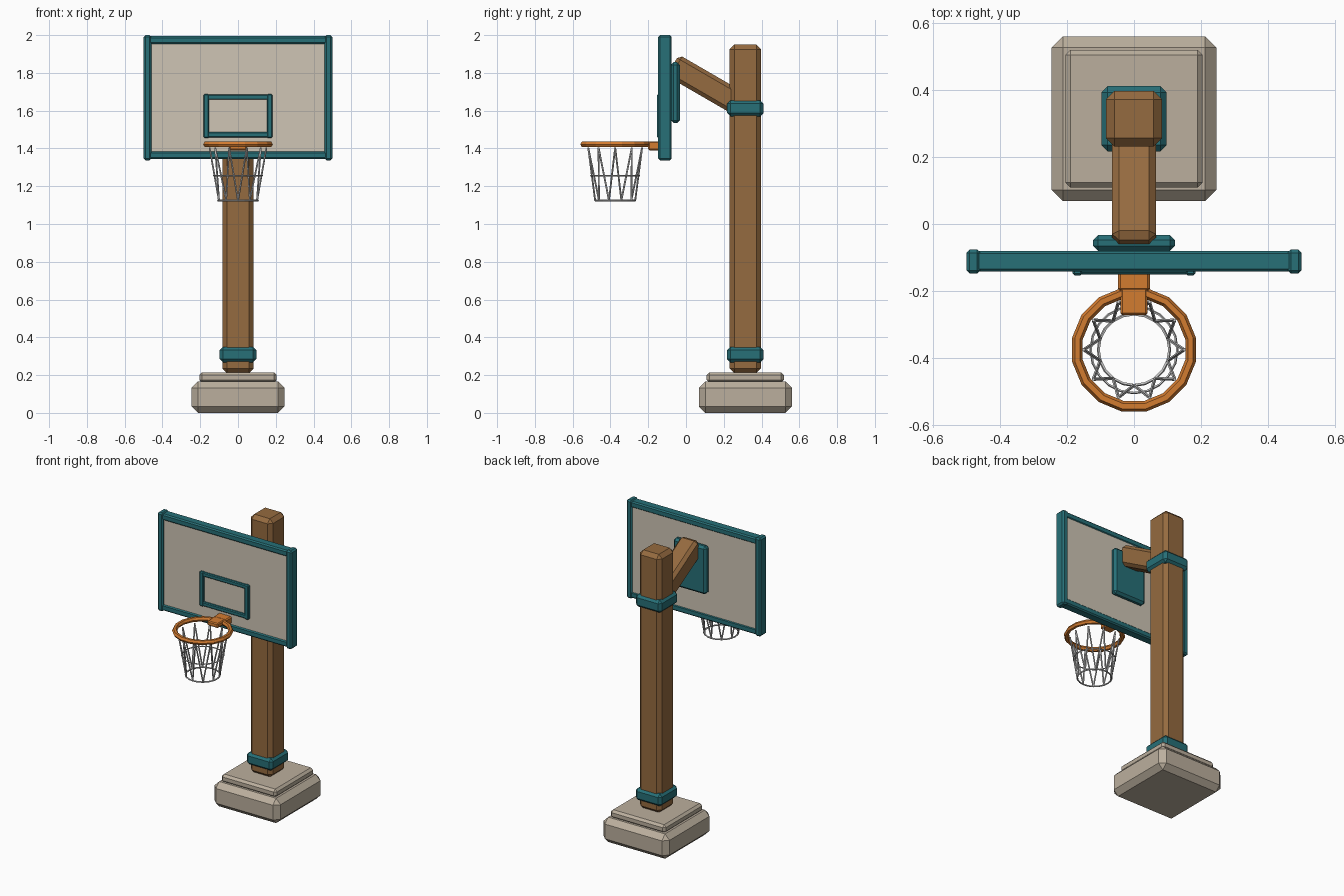
import bpy, bmesh
from math import pi, cos, sin, atan2
from mathutils import Vector, Matrix

if "Cube" in bpy.data.objects:
    bpy.data.objects.remove(bpy.data.objects["Cube"])


def material(name, rgb):
    m = bpy.data.materials.new(name)
    m.diffuse_color = (*rgb, 1)
    m.use_nodes = True
    m.node_tree.nodes["Principled BSDF"].inputs["Base Color"].default_value = m.diffuse_color
    return m


WOOD = material("wood", (0.30, 0.145, 0.05))
TEAL = material("teal_paint", (0.02, 0.16, 0.185))
ORANGE = material("orange_metal", (0.65, 0.20, 0.03))
STONE = material("stone", (0.50, 0.43, 0.34))
PANEL = material("panel", (0.62, 0.56, 0.46))


def finish(name, bm, mat):
    bmesh.ops.recalc_face_normals(bm, faces=bm.faces)
    me = bpy.data.meshes.new(name)
    bm.to_mesh(me)
    bm.free()
    if mat:
        me.materials.append(mat)
    ob = bpy.data.objects.new(name, me)
    bpy.context.collection.objects.link(ob)
    return ob


def box(name, x, y, z, mat, bevel):
    """Chamfered box from (min, max) ranges."""
    bm = bmesh.new()
    bmesh.ops.create_cube(bm, size=1)
    size = Vector((x[1] - x[0], y[1] - y[0], z[1] - z[0]))
    mid = Vector((sum(x), sum(y), sum(z))) / 2
    bmesh.ops.transform(bm, verts=bm.verts, matrix=Matrix.Translation(mid) @ Matrix.Diagonal(size).to_4x4())
    if bevel:
        bmesh.ops.bevel(bm, geom=bm.edges[:], offset=bevel, segments=1, affect='EDGES', profile=0.5)
    return finish(name, bm, mat)


def add_ring(bm, centre, major, minor, n, sides, turn=0):
    rows = []
    for i in range(n):
        a = 2 * pi * i / n + turn
        row = []
        for j in range(sides):
            b = 2 * pi * j / sides
            r = major + minor * cos(b)
            row.append(bm.verts.new((centre[0] + r * cos(a), centre[1] + r * sin(a), centre[2] + minor * sin(b))))
        rows.append(row)
    for i in range(n):
        p, q = rows[i], rows[(i + 1) % n]
        for j in range(sides):
            k = (j + 1) % sides
            bm.faces.new((p[j], q[j], q[k], p[k]))


def add_rod(bm, a, b, radius, sides):
    d = b - a
    m = Matrix.Translation((a + b) / 2) @ d.to_track_quat('Z', 'Y').to_matrix().to_4x4()
    bmesh.ops.create_cone(bm, cap_ends=True, segments=sides, radius1=radius, radius2=radius,
                          depth=d.length, matrix=m)


def around(half, c=0.0):
    return (c - half, c + half)


# Base, post and collars
PY = 0.314
box("base_block", around(0.246), around(0.246, PY), (0, 0.167), STONE, 0.034)
box("base_step", around(0.205), around(0.205, PY), (0.16, 0.215), STONE, 0.015)
box("post", around(0.083), around(0.083, PY), (0.21, 1.95), WOOD, 0.025)
for name, z in (("lower_collar", (0.267, 0.35)), ("upper_collar", (1.57, 1.655))):
    box(name, around(0.097), around(0.097, PY), z, TEAL, 0.018)

# Sloping arm from post to board
front, back = Vector((0, -0.07, 1.84)), Vector((0, 0.31, 1.62))
d = back - front
arm = box("arm", around(0.065), around(d.length / 2), around(0.065), WOOD, 0.02)
arm.data.transform(Matrix.Translation((front + back) / 2) @ Matrix.Rotation(atan2(d.z, d.y), 4, 'X'))
box("mounting_plate", around(0.122), (-0.08, -0.033), (1.534, 1.857), TEAL, 0.015)

# Backboard with frame
box("backboard_panel", around(0.47), (-0.135, -0.085), (1.36, 1.975), PANEL, 0)
for side, x in (("left", -0.479), ("right", 0.479)):
    box(side + "_frame", around(0.021, x), (-0.148, -0.076), (1.337, 2.0), TEAL, 0.01)
for side, z in (("bottom", 1.364), ("top", 1.973)):
    box(side + "_frame", around(0.47), (-0.142, -0.08), around(0.021, z), TEAL, 0.008)

# Target rectangle
for side, x in (("left", -0.168), ("right", 0.168)):
    box(side + "_target_bar", around(0.015, x), (-0.153, -0.13), (1.455, 1.688), TEAL, 0.006)
for side, z in (("bottom", 1.472), ("top", 1.672)):
    box(side + "_target_bar", around(0.165), (-0.15, -0.13), around(0.014, z), TEAL, 0.005)

# Rim and bracket
CY = -0.375
box("rim_bracket", around(0.048), (-0.2, -0.13), (1.39, 1.438), ORANGE, 0.007)
box("rim_tongue", around(0.04), (-0.272, -0.19), (1.407, 1.438), ORANGE, 0.006)
bm = bmesh.new()
add_ring(bm, (0, CY, 1.422), 0.172, 0.016, 16, 6, pi / 16)
finish("rim", bm, ORANGE)

# Net: zigzag strands and two hoops
bm = bmesh.new()


def node(r, step, z):
    a = step * pi / 10
    return Vector((r * cos(a), CY + r * sin(a), z))


for i in range(10):
    top = node(0.15, 2 * i, 1.405)
    for s in (-1, 1):
        add_rod(bm, top, node(0.106, 2 * i + s, 1.125), 0.005, 5)
add_ring(bm, (0, CY, 1.256), 0.129, 0.004, 20, 5)
add_ring(bm, (0, CY, 1.125), 0.106, 0.005, 20, 5)
finish("net", bm, None)
